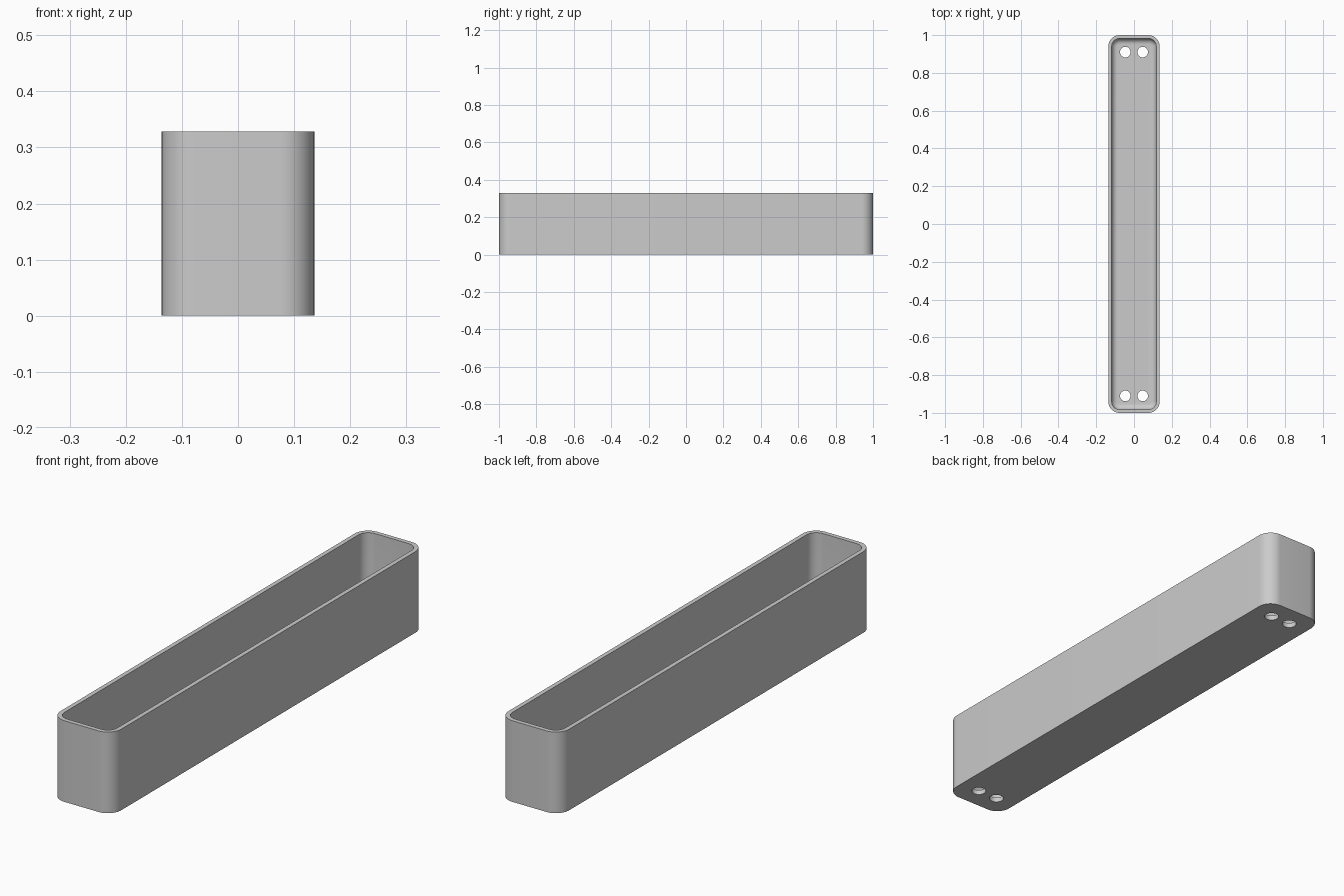
import bpy, bmesh
from math import pi, cos, sin, radians

cube = bpy.data.objects.get("Cube")
if cube:
    bpy.data.objects.remove(cube, do_unlink=True)

WIDTH, LENGTH, HEIGHT = 0.272, 2.0, 0.328
CORNER, WALL, FLOOR, FILLET = 0.06, 0.018, 0.02, 0.03
STEPS = 12

grey = bpy.data.materials.new("light grey")
grey.use_nodes = True
colour = (0.6, 0.6, 0.6, 1)
grey.diffuse_color = colour
grey.node_tree.nodes["Principled BSDF"].inputs["Base Color"].default_value = colour


def rounded_loop(bm, inset, z):
    """Ring of vertices on a rounded rectangle, inset from the outer outline."""
    r = CORNER - inset
    cx, cy = WIDTH / 2 - CORNER, LENGTH / 2 - CORNER
    ring = []
    for q, (sx, sy) in enumerate([(1, 1), (-1, 1), (-1, -1), (1, -1)]):
        for i in range(STEPS + 1):
            a = (q + i / STEPS) * pi / 2
            ring.append(bm.verts.new((sx * cx + r * cos(a), sy * cy + r * sin(a), z)))
    return ring


# Trough: outer wall, rim, inner wall and a filleted floor
profile = [(0, 0), (0, HEIGHT), (WALL, HEIGHT)]
for i in range(9):
    a = i / 8 * pi / 2
    profile.append((WALL + FILLET * (1 - cos(a)), FLOOR + FILLET * (1 - sin(a))))

bm = bmesh.new()
rings = [rounded_loop(bm, *p) for p in profile]
for lower, upper in zip(rings, rings[1:]):
    n = len(lower)
    for i in range(n):
        j = (i + 1) % n
        bm.faces.new((lower[i], lower[j], upper[j], upper[i]))
bm.faces.new(rings[0][::-1])
bm.faces.new(rings[-1])
bmesh.ops.recalc_face_normals(bm, faces=bm.faces)
mesh = bpy.data.meshes.new("trough")
bm.to_mesh(mesh)
bm.free()
mesh.materials.append(grey)
trough = bpy.data.objects.new("trough", mesh)
bpy.context.collection.objects.link(trough)

# Four drain holes through the floor
bm = bmesh.new()
for x in (-0.046, 0.046):
    for y in (-0.91, 0.91):
        made = bmesh.ops.create_cone(bm, cap_ends=True, segments=32,
                                     radius1=0.028, radius2=0.028, depth=0.1)
        bmesh.ops.translate(bm, verts=made["verts"], vec=(x, y, 0.01))
mesh = bpy.data.meshes.new("hole_cutter")
bm.to_mesh(mesh)
bm.free()
mesh.materials.append(grey)
cutter = bpy.data.objects.new("hole_cutter", mesh)
bpy.context.collection.objects.link(cutter)
cutter.hide_render = True

holes = trough.modifiers.new("drain holes", "BOOLEAN")
holes.operation = "DIFFERENCE"
holes.solver = "EXACT"
holes.object = cutter

bpy.ops.object.select_all(action="DESELECT")
bpy.context.view_layer.objects.active = trough
trough.select_set(True)
bpy.ops.object.modifier_apply(modifier=holes.name)
bpy.data.objects.remove(cutter, do_unlink=True)
bpy.ops.object.shade_smooth_by_angle(angle=radians(30))
